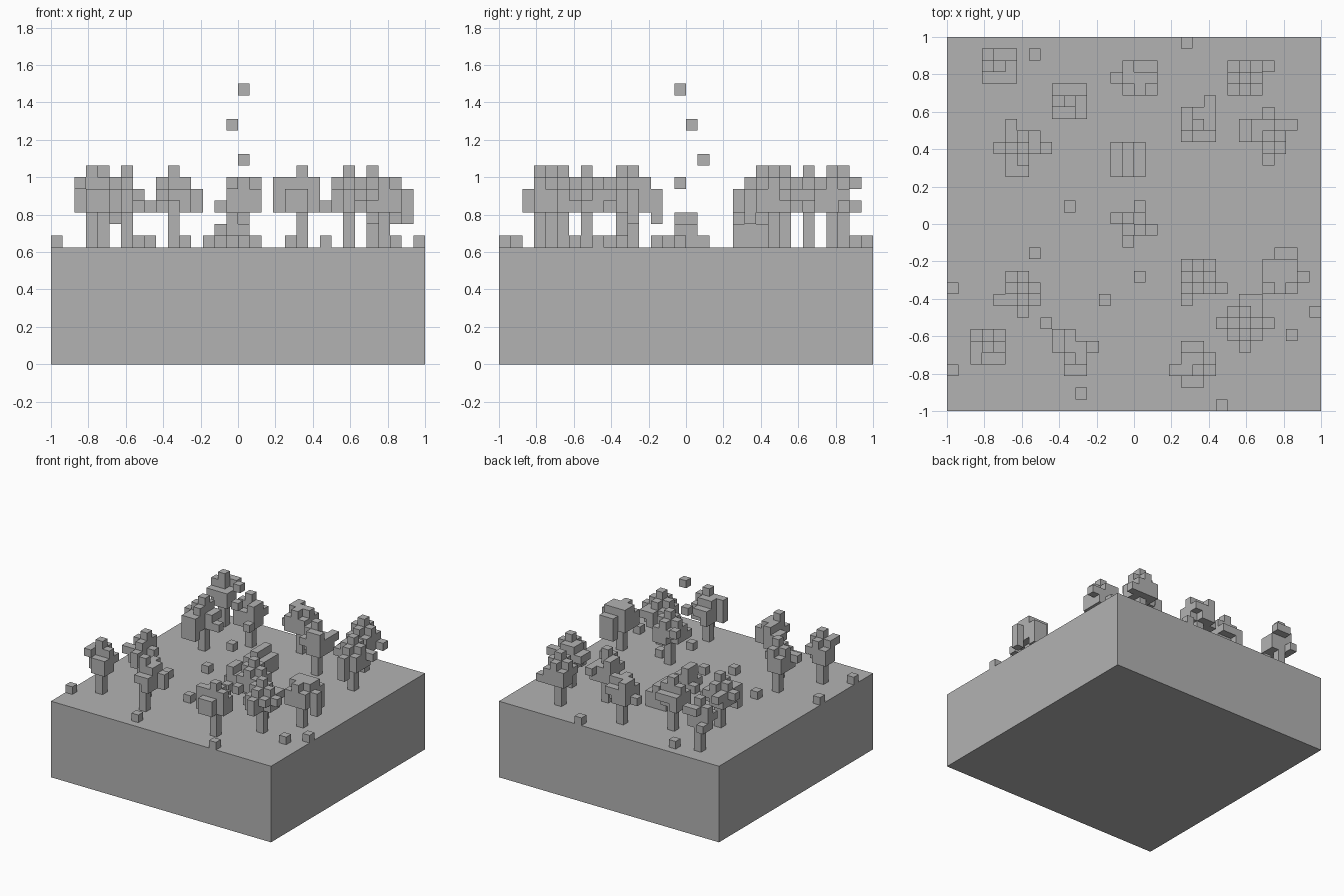
import bpy
import bmesh
from mathutils import Vector

if "Cube" in bpy.data.objects:
    bpy.data.objects.remove(bpy.data.objects["Cube"], do_unlink=True)

V = 2 / 32        # block size
GROUND = 10       # ground height in blocks

stone = bpy.data.materials.new("plain_grey")
stone.use_nodes = True
GREY = (0.45, 0.45, 0.45, 1)
stone.diffuse_color = GREY
stone.node_tree.nodes["Principled BSDF"].inputs["Base Color"].default_value = GREY

AXES = [Vector(a) for a in ((1, 0, 0), (0, 1, 0), (0, 0, 1))]


def finish(name, bm):
    mesh = bpy.data.meshes.new(name)
    bm.to_mesh(mesh)
    bm.free()
    mesh.materials.append(stone)
    ob = bpy.data.objects.new(name, mesh)
    bpy.context.collection.objects.link(ob)
    return ob


def blocks(name, cells):
    """Build only the outer faces of a set of blocks."""
    bm = bmesh.new()
    for c in cells:
        mid = Vector(c) + Vector((0.5, 0.5, 0.5))
        for n, axis in enumerate(AXES):
            for side in (1, -1):
                near = tuple(int(v) for v in Vector(c) + axis * side)
                if near in cells or near[2] < GROUND:
                    continue
                a, b = AXES[(n + 1) % 3] / 2, AXES[(n + 2) % 3] / 2 * side
                o = mid + axis * side / 2
                bm.faces.new([bm.verts.new((o + p) * V - Vector((1, 1, 0)))
                              for p in (-a - b, a - b, a + b, b - a)])
    bmesh.ops.remove_doubles(bm, verts=bm.verts, dist=V / 100)
    return finish(name, bm)


def column(i, j, low, high):
    return {(i, j, k) for k in range(low, high)}


# Ground slab
bm = bmesh.new()
bmesh.ops.create_cube(bm, size=2)
for v in bm.verts:
    v.co.z = GROUND * V if v.co.z > 0 else 0
finish("ground", bm)

# Trees: plan maps, back row first, each letter a vertical run of blocks
RUNS = {"T": (10, 17), "t": (10, 16), "F": (13, 16), "M": (13, 15), "L": (12, 15),
        "U": (14, 16), "S": (14, 15), "P": (13, 14), "Q": (15, 16)}
TREES = [
    (3, 30, "PQQ FTM SMM"),
    (9, 27, "MSS FTF MMF"),
    (14, 29, ".FMS PFtF .MFM"),
    (24, 29, "MFMP FTF. SFM."),
    (20, 26, "..S FMM FTM SFF"),
    (25, 25, "..P.. SFFMS SFTF. ..FM. ..L.."),
    (4, 24, ".S... .MFS. SFTMP .MF.. .LL.."),
    (4, 11, ".MF. .FTS SMFP ..M."),
    (2, 6, "MFS FTF QMM"),
    (9, 6, "MF.. SFFM .TF. .SM."),
    (19, 5, ".MS. .FFM FFTF .MM."),
    (20, 12, "SFM FTF MFS P.."),
    (27, 13, ".LL. FFF. FtFL MFM."),
    (23, 9, "..MS. .SFM. PFTFS .MFS. ..M.."),
]
for i0, j0, plan in TREES:
    cells = set()
    for r, row in enumerate(plan.split()):
        for c, letter in enumerate(row):
            if letter in RUNS:
                cells |= column(i0 + c, j0 - r, *RUNS[letter])
    blocks("tree", cells)

# Loose rocks
ROCKS = [(7, 30), (20, 31), (10, 17), (7, 13), (16, 11), (0, 10), (13, 9), (8, 7),
         (0, 3), (11, 1), (23, 0), (29, 6), (31, 8), (23, 10)]
for i, j in ROCKS:
    blocks("rock", column(i, j, GROUND, GROUND + 1))

# Campfire with a ring of stones
fire = set()
for i, j in ((15, 15), (15, 16), (16, 15), (16, 16)):
    fire |= column(i, j, GROUND, GROUND + (3 if i == 15 else 2))
for i, j in ((14, 16), (16, 17), (17, 15), (15, 14)):
    fire |= column(i, j, GROUND, GROUND + 1)
blocks("campfire", fire)

# Rising smoke puffs
for puff in ((15, 15, 15), (16, 17, 17), (15, 16, 20), (16, 15, 23)):
    blocks("smoke_puff", {puff})

# Tent with a raised ridge
tent = set()
for j in (20, 21, 22):
    for i, top in ((14, 12), (15, 13), (16, 12)):
        tent |= column(i, j, GROUND, top)
blocks("tent", tent)
